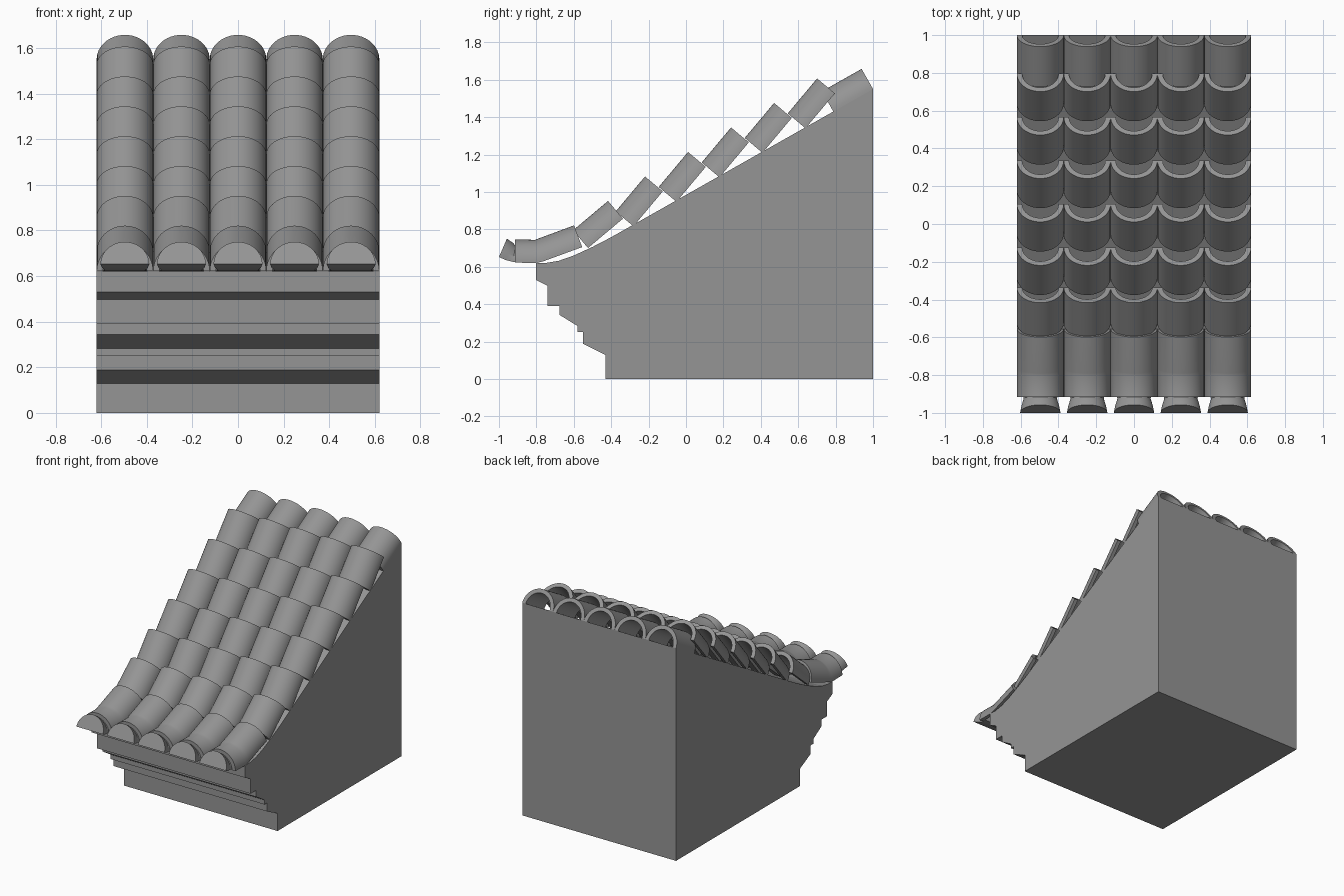
import bpy, bmesh, math

cube = bpy.data.objects.get("Cube")
if cube:
    bpy.data.objects.remove(cube, do_unlink=True)

# One plain clay grey
grey = bpy.data.materials.new("clay_grey")
grey.use_nodes = True
COLOUR = (0.3, 0.3, 0.3, 1)
grey.diffuse_color = COLOUR
grey.node_tree.nodes["Principled BSDF"].inputs["Base Color"].default_value = COLOUR

HALF_WIDTH = 0.62
COLUMNS = 5
PITCH = 2 * HALF_WIDTH / COLUMNS
R_OUT = PITCH / 2
R_IN = R_OUT - 0.028
TILT = math.radians(50)
LENGTH = 0.244
SEGMENTS = 24


def finish(name, bm, smooth=True):
    bmesh.ops.recalc_face_normals(bm, faces=bm.faces[:])
    mesh = bpy.data.meshes.new(name)
    bm.to_mesh(mesh)
    bm.free()
    mesh.materials.append(grey)
    ob = bpy.data.objects.new(name, mesh)
    bpy.context.collection.objects.link(ob)
    if smooth:
        bpy.ops.object.select_all(action='DESELECT')
        ob.select_set(True)
        bpy.context.view_layer.objects.active = ob
        bpy.ops.object.shade_smooth_by_angle(angle=math.radians(35))
    return ob


def arc(x, y, z, lean, radius):
    """Half circle standing on (x, y, z), leaning back by the given angle."""
    points = []
    for i in range(SEGMENTS + 1):
        t = math.pi * i / SEGMENTS
        up = radius * math.sin(t)
        points.append((x + radius * math.cos(t),
                       y - up * math.sin(lean), z + up * math.cos(lean)))
    return points


def loft(name, sections):
    """Skin closed cross-sections and cap both ends."""
    bm = bmesh.new()
    rings = [[bm.verts.new(p) for p in s] for s in sections]
    n = len(rings[0])
    for a, b in zip(rings, rings[1:]):
        for i in range(n):
            j = (i + 1) % n
            bm.faces.new((a[i], a[j], b[j], b[i]))
    for ring in (rings[0], rings[-1]):
        bm.faces.new(ring)
    return finish(name, bm)


def tile(name, x, stations):
    """Half-round shell through (y, z, lean) stations."""
    return loft(name, [arc(x, y, z, a, R_OUT) + arc(x, y, z, a, R_IN)[::-1]
                       for y, z, a in stations])


def straight(y, z, angle, length=LENGTH):
    """Stations of a straight tile from its lower end."""
    return [(y, z, angle), (y + length * math.cos(angle),
                            z + length * math.sin(angle), angle)]


# Roof body with stepped cornice, drawn from the side
profile = [(1, 0), (-0.43, 0), (-0.43, 0.128), (-0.55, 0.188), (-0.55, 0.25),
           (-0.58, 0.25), (-0.58, 0.283), (-0.677, 0.343), (-0.677, 0.39),
           (-0.74, 0.39), (-0.74, 0.498), (-0.803, 0.53), (-0.803, 0.62),
           (-0.75, 0.62), (-0.68, 0.632), (-0.6, 0.66), (-0.5, 0.706),
           (-0.4, 0.758), (-0.29, 0.82), (1, 1.55)]
bm = bmesh.new()
side = bm.faces.new([bm.verts.new((-HALF_WIDTH, y, z)) for y, z in profile])
new = bmesh.ops.extrude_face_region(bm, geom=[side])["geom"]
bmesh.ops.translate(bm, vec=(2 * HALF_WIDTH, 0, 0),
                    verts=[v for v in new if isinstance(v, bmesh.types.BMVert)])
finish("roof_body", bm, smooth=False)

# Columns of tiles, eave to ridge
ridge_angle = math.atan2(0.73, 1.29)
for c in range(COLUMNS):
    x = (c - (COLUMNS - 1) / 2) * PITCH
    tag = f"column_{c + 1}"
    tile(f"eave_tile_{tag}", x, [(-0.915, 0.622, 0), (-0.8, 0.62, 0.05),
                                 (-0.76, 0.63, 0.25), (-0.555, 0.705, 0.36)])
    tile(f"lower_tile_{tag}", x, straight(-0.524, 0.7, math.radians(40)))
    for row in range(5):
        tile(f"roof_tile_{row + 1}_{tag}", x,
             straight(-0.281 + 0.23 * row, 0.816 + 0.131 * row, TILT))
    tile(f"ridge_tile_{tag}", x,
         straight(1 - LENGTH * math.cos(ridge_angle),
                  1.55 - LENGTH * math.sin(ridge_angle), ridge_angle))
    # Flared end cap with a tilted half-round face
    loft(f"eave_cap_{tag}", [arc(x, -0.89, 0.622, 0, R_IN),
                             arc(x, -0.925, 0.626, -0.15, 0.088),
                             arc(x, -0.965, 0.636, -0.41, 0.1),
                             arc(x, -1.0, 0.652, -0.41, 0.107)])
